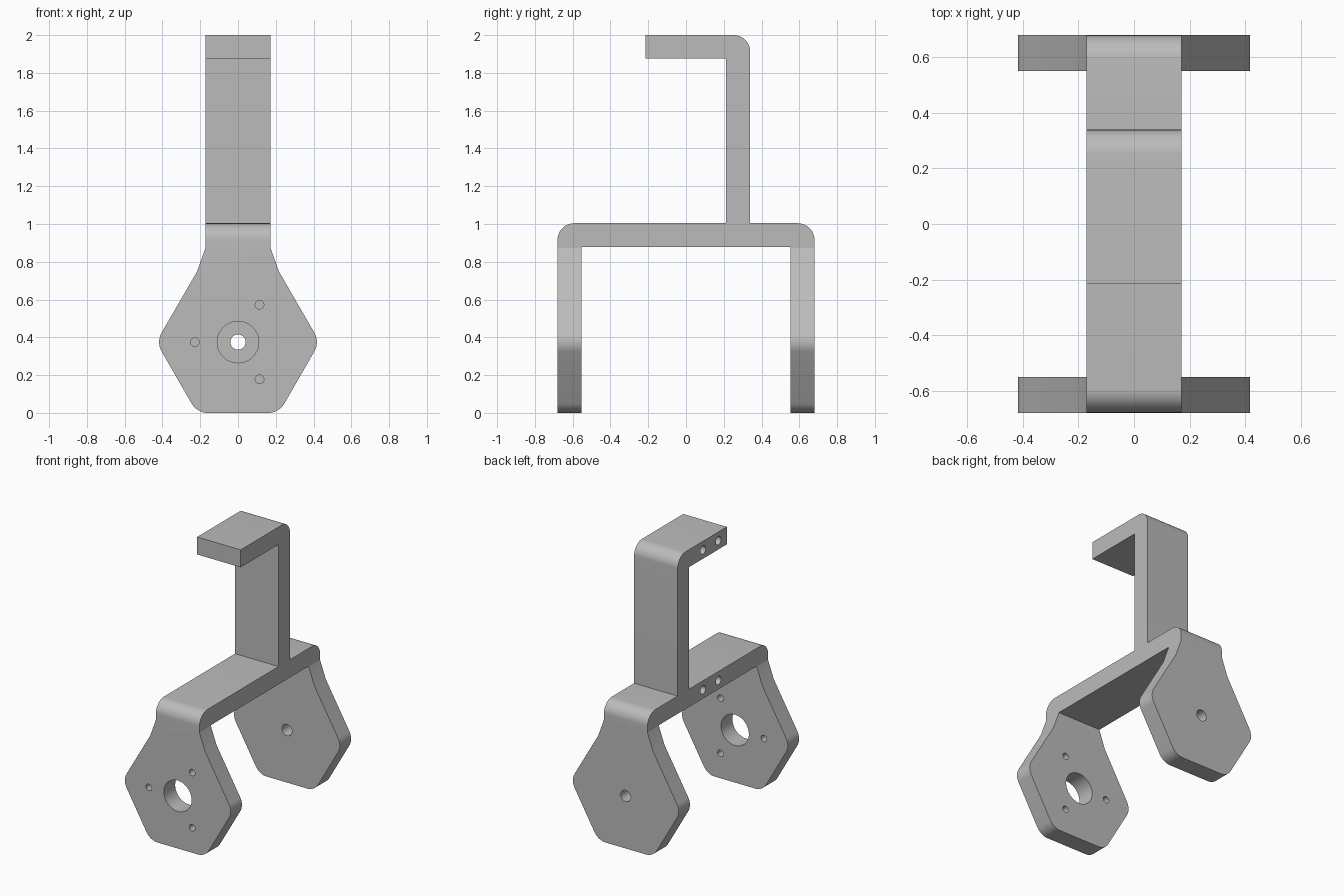
import bpy
import bmesh
from math import cos, sin, tan, pi
from mathutils import Vector, Matrix

if "Cube" in bpy.data.objects:
    bpy.data.objects.remove(bpy.data.objects["Cube"])

# One plain grey material
grey = bpy.data.materials.new("plain grey")
grey.use_nodes = True
COLOUR = (0.5, 0.5, 0.5, 1)
grey.diffuse_color = COLOUR
grey.node_tree.nodes["Principled BSDF"].inputs["Base Color"].default_value = COLOUR


def rounded(points, steps=10):
    """Replace each (u, v, radius) corner by an arc."""
    out = []
    for i, (u, v, r) in enumerate(points):
        p = Vector((u, v))
        if r == 0:
            out.append(p)
            continue
        a = (Vector(points[i - 1][:2]) - p).normalized()
        b = (Vector(points[(i + 1) % len(points)][:2]) - p).normalized()
        half = a.angle(b) / 2
        centre = p + (a + b).normalized() * r / sin(half)
        start = p + a * r / tan(half) - centre
        end = p + b * r / tan(half) - centre
        sweep = pi - 2 * half
        for k in range(steps + 1):
            t = sweep * k / steps
            out.append(centre + (start * sin(sweep - t) + end * sin(t)) / sin(sweep))
    return out


def make_object(name, bm):
    bmesh.ops.recalc_face_normals(bm, faces=bm.faces)
    mesh = bpy.data.meshes.new(name)
    bm.to_mesh(mesh)
    bm.free()
    mesh.materials.append(grey)
    obj = bpy.data.objects.new(name, mesh)
    bpy.context.collection.objects.link(obj)
    return obj


def prism(name, points, place, depth):
    """Extrude an outline along the vector depth, centred."""
    bm = bmesh.new()
    depth = Vector(depth)
    face = bm.faces.new([bm.verts.new(place(p) - depth / 2) for p in rounded(points)])
    moved = bmesh.ops.extrude_face_region(bm, geom=[face])["geom"]
    bmesh.ops.translate(bm, vec=depth, verts=[g for g in moved if isinstance(g, bmesh.types.BMVert)])
    return make_object(name, bm)


def drill(axis, centre, radius, depth):
    turn = Matrix.Rotation(pi / 2, 4, "Y" if axis == "X" else "X")
    bm = bmesh.new()
    bmesh.ops.create_cone(bm, cap_ends=True, segments=40, radius1=radius, radius2=radius,
                          depth=depth, matrix=Matrix.Translation(centre) @ turn)
    return make_object("drill", bm)


def combine(target, tool, operation):
    mod = target.modifiers.new("cut", "BOOLEAN")
    mod.operation, mod.solver, mod.object = operation, "EXACT", tool
    bpy.context.view_layer.objects.active = target
    bpy.ops.object.modifier_apply(modifier=mod.name)
    bpy.data.objects.remove(tool)


# Side outline: forked legs, crossbar, upright and top arm
END, INNER, BEND = 0.68, 0.552, 0.088
UNDER, BAR = 0.877, 1.004
side = [(-END, 0, 0), (-END, BAR, BEND), (0.212, BAR, 0), (0.212, 1.875, 0),
        (-0.215, 1.875, 0), (-0.215, 2, 0), (0.34, 2, BEND), (0.34, BAR, 0),
        (END, BAR, BEND), (END, 0, 0), (INNER, 0, 0), (INNER, UNDER, 0),
        (-INNER, UNDER, 0), (-INNER, 0, 0)]
bracket = prism("bracket", side, lambda p: Vector((0, p.x, p.y)), (1.2, 0, 0))

# Front outline: rounded hexagonal plate narrowing into the strip
HUB = 0.375
half = [(0.217, 0, 0.1), (0.433, HUB, 0.1), (0.217, 0.748, 0), (0.172, 0.873, 0), (0.172, 2.1, 0)]
front = half + [(-x, z, r) for x, z, r in reversed(half)]
outline = prism("front_outline", front, lambda p: Vector((p.x, 0, p.y)), (0, 2, 0))
combine(bracket, outline, "INTERSECT")

# Motor hole with three screw holes in the front plate, axle hole in the rear plate
PLATE = (END + INNER) / 2
holes = [("Y", (0, -PLATE, HUB), 0.11, 0.3), ("Y", (0, PLATE, HUB), 0.04, 0.3)]
for k in range(3):
    a = pi / 3 + k * 2 * pi / 3
    holes.append(("Y", (0.228 * cos(a), -PLATE, HUB + 0.228 * sin(a)), 0.023, 0.3))

# Blind screw holes in one edge of the crossbar and the top arm
for z in (0.94, 1.938):
    for y in (-0.12, 0.054):
        holes.append(("X", (-0.172, y, z), 0.03, 0.36))

for hole in holes:
    combine(bracket, drill(*hole), "DIFFERENCE")

# Smooth bends, sharp edges
bpy.ops.object.select_all(action="DESELECT")
bracket.select_set(True)
bpy.context.view_layer.objects.active = bracket
bpy.ops.object.shade_smooth_by_angle(angle=pi / 12)
